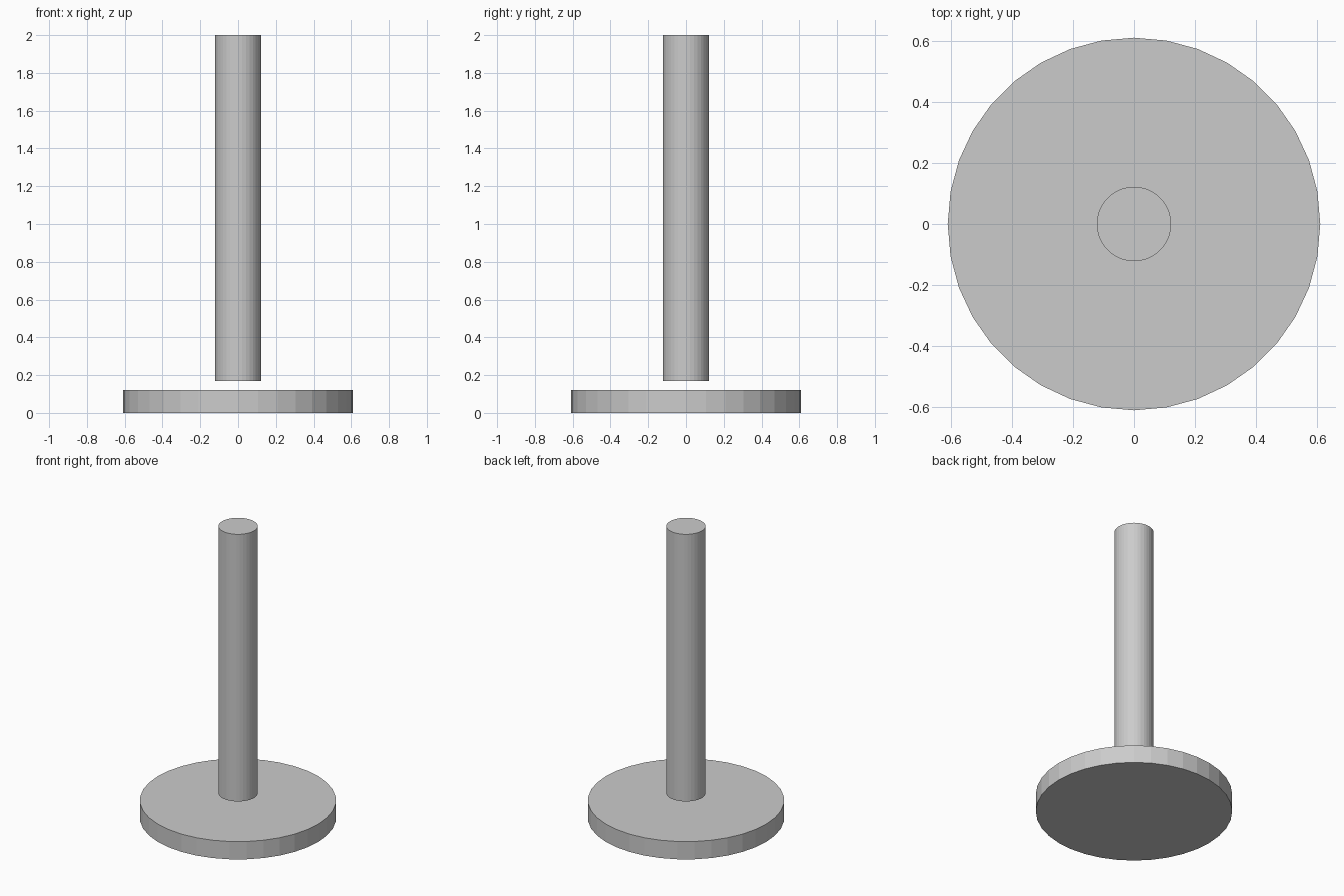
import bpy

if "Cube" in bpy.data.objects:
    bpy.data.objects.remove(bpy.data.objects["Cube"])


def cylinder(name, radius, z0, z1, sides=36):
    """Upright flat-faced cylinder between two heights."""
    bpy.ops.mesh.primitive_cylinder_add(
        vertices=sides, radius=radius, depth=z1 - z0,
        location=(0, 0, (z0 + z1) / 2))
    obj = bpy.context.object
    obj.name = name
    return obj


# Wide round foot
cylinder("base_disc", 0.61, 0.0, 0.122)

# Slim upright, floating slightly above the foot
cylinder("post", 0.122, 0.17, 2.0)
